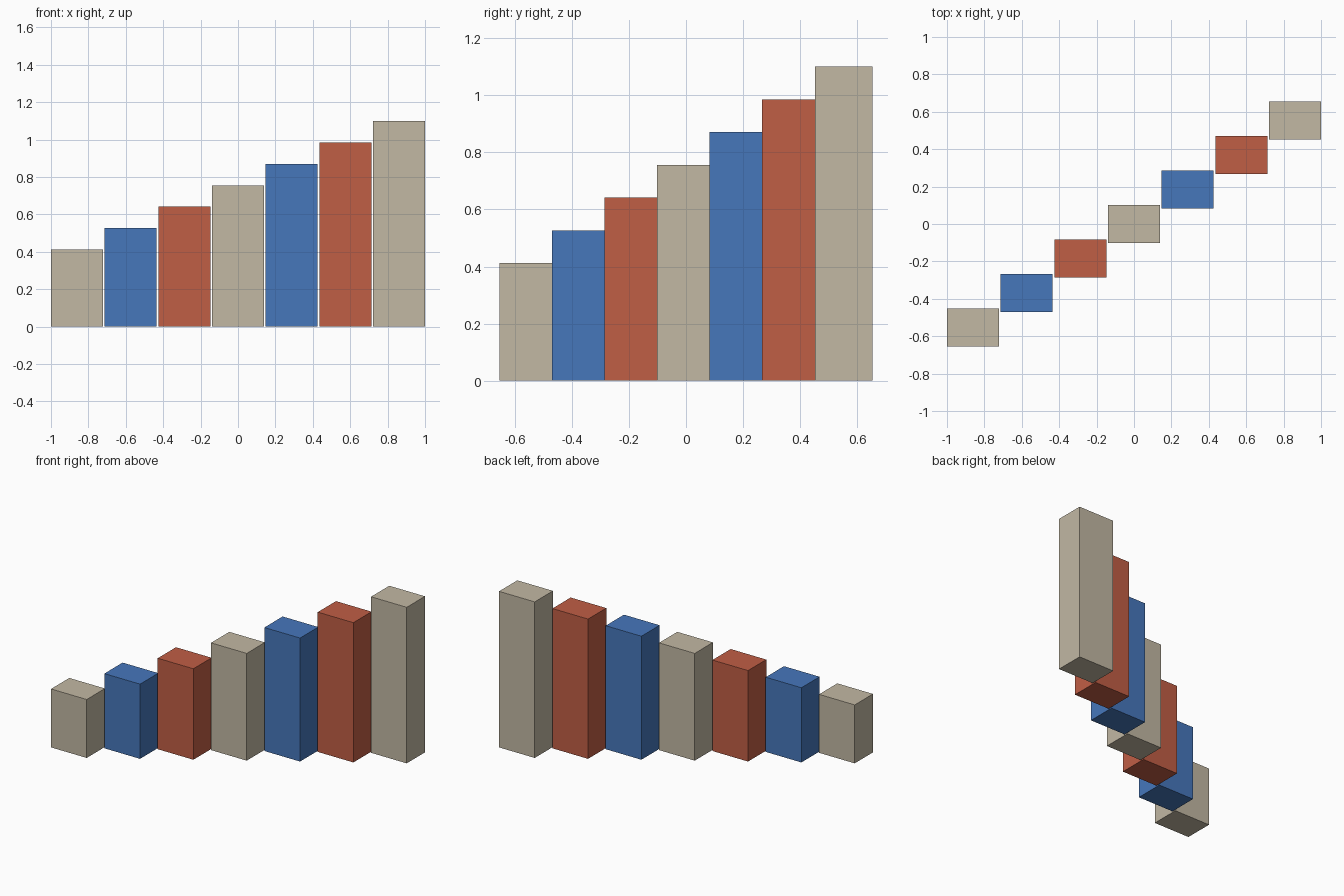
import bpy

if "Cube" in bpy.data.objects:
    bpy.data.objects.remove(bpy.data.objects["Cube"])


def material(name, colour):
    mat = bpy.data.materials.new(name)
    mat.diffuse_color = (*colour, 1.0)
    mat.use_nodes = True
    mat.node_tree.nodes["Principled BSDF"].inputs["Base Color"].default_value = mat.diffuse_color
    return mat


# Repeating colours
colours = [
    material("sand", (0.54, 0.48, 0.37)),
    material("blue", (0.061, 0.184, 0.50)),
    material("brick_red", (0.527, 0.112, 0.06)),
]

COUNT = 7
WIDTH, DEPTH = 0.278, 0.203
STEP_X, STEP_Y = 0.287, 0.1843
FIRST_HEIGHT, STEP_HEIGHT = 0.412, 0.1147

# Diagonal row of rising columns
for i in range(COUNT):
    offset = i - (COUNT - 1) / 2
    height = FIRST_HEIGHT + STEP_HEIGHT * i
    bpy.ops.mesh.primitive_cube_add(
        size=1, location=(offset * STEP_X, offset * STEP_Y, height / 2))
    column = bpy.context.object
    column.name = f"column_{i + 1}"
    column.scale = (WIDTH, DEPTH, height)
    bpy.ops.object.transform_apply(location=False, rotation=False, scale=True)
    column.data.materials.append(colours[i % 3])
